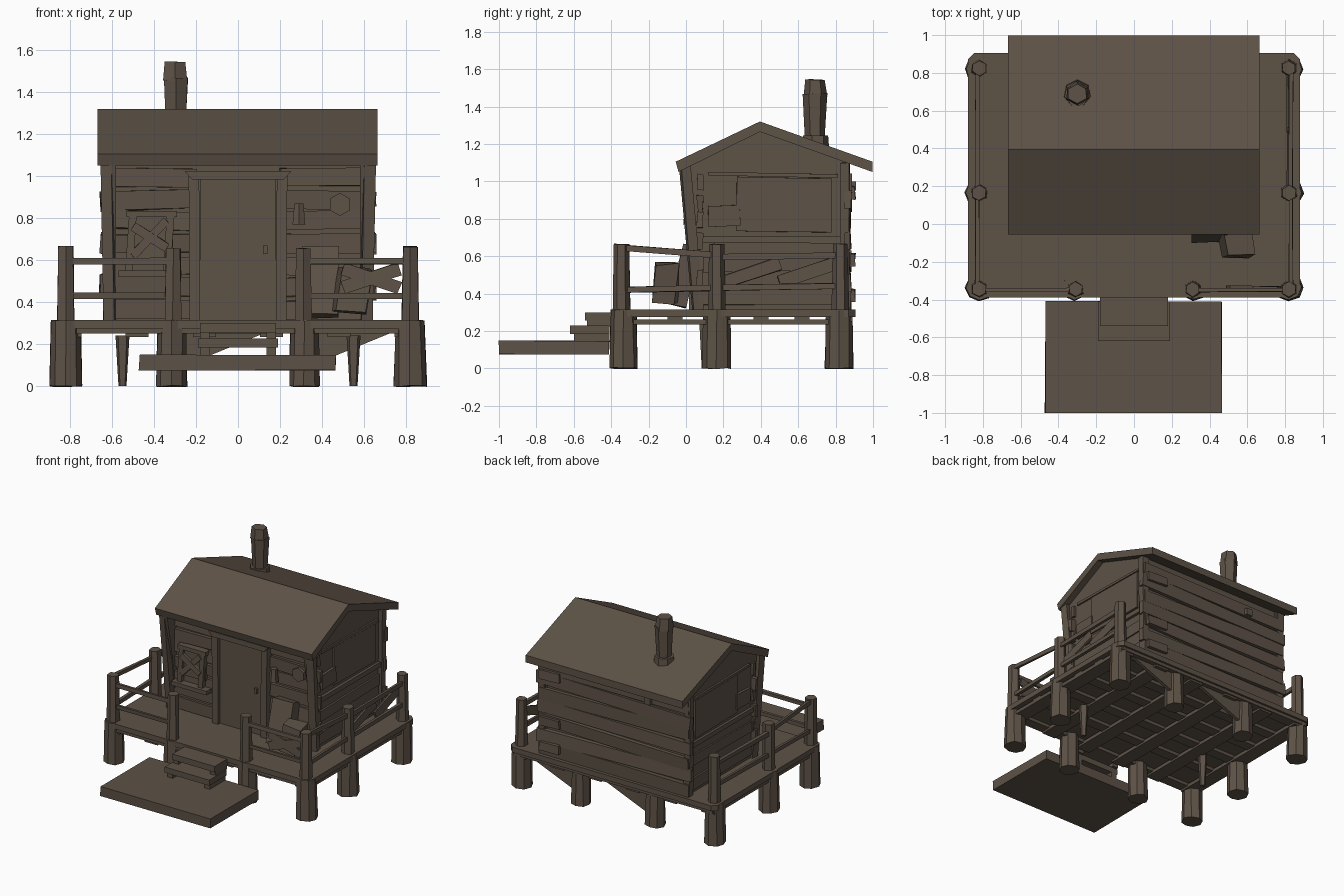
import bpy, bmesh, math, random
from mathutils import Vector, Matrix
random.seed(4)

mat = bpy.data.materials.new("weathered brown wood")
mat.diffuse_color = (0.11, 0.084, 0.062, 1)


def finish(name, bm, jitter=0.0):
    for v in bm.verts:
        v.co += Vector([random.uniform(-jitter, jitter) for _ in range(3)])
    bmesh.ops.recalc_face_normals(bm, faces=bm.faces)
    me = bpy.data.meshes.new(name)
    bm.to_mesh(me)
    bm.free()
    me.materials.append(mat)
    ob = bpy.data.objects.new(name, me)
    bpy.context.collection.objects.link(ob)
    return ob


def box(name, lo, hi, rot=None, jitter=0.0):
    c = (Vector(lo) + Vector(hi)) / 2
    d = Vector(hi) - Vector(lo)
    m = Matrix.Translation(c)
    if rot:
        m = m @ Matrix.Rotation(math.radians(rot[0]), 4, rot[1])
    bm = bmesh.new()
    bmesh.ops.create_cube(bm, size=1, matrix=m @ Matrix.Diagonal((*d, 1)))
    return finish(name, bm, jitter)


def beam(name, p, q, w, h, jitter=0.0):
    """Square timber between two points; w is sideways, h is up."""
    p, q = Vector(p), Vector(q)
    d = q - p
    m = Matrix.Translation((p + q) / 2) @ d.to_track_quat('X', 'Z').to_matrix().to_4x4()
    bm = bmesh.new()
    bmesh.ops.create_cube(bm, size=1, matrix=m @ Matrix.Diagonal((d.length, w, h, 1)))
    return finish(name, bm, jitter)


def post(name, x, y, z0, z1, r0, r1, n=6, jitter=0.0):
    bm = bmesh.new()
    bmesh.ops.create_cone(bm, cap_ends=True, segments=n, radius1=r0, radius2=r1, depth=z1 - z0,
                          matrix=Matrix.Translation((x, y, (z0 + z1) / 2)))
    return finish(name, bm, jitter)


def prism(name, pts, a, b, axis='X'):
    """Extrude a profile: (y, z) along x, (x, z) along y, or (x, y) along z."""
    put = {'X': lambda p, t: (t, p[0], p[1]), 'Y': lambda p, t: (p[0], t, p[1]),
           'Z': lambda p, t: (p[0], p[1], t)}[axis]
    bm = bmesh.new()
    A = [bm.verts.new(put(p, a)) for p in pts]
    B = [bm.verts.new(put(p, b)) for p in pts]
    bm.faces.new(A)
    bm.faces.new(B[::-1])
    for i in range(len(pts)):
        j = (i + 1) % len(pts)
        bm.faces.new((A[i], A[j], B[j], B[i]))
    return finish(name, bm)


# deck with clipped corners
X, Y0, Y1, c = 0.88, -0.39, 0.905, 0.035
prism("deck", [(-X + c, Y0), (X - c, Y0), (X, Y0 + c), (X, Y1 - c), (X - c, Y1),
               (-X + c, Y1), (-X, Y1 - c), (-X, Y0 + c)], 0.275, 0.315, 'Z')
# joists and cross boards under the deck
for x in (-0.8, -0.48, -0.16, 0.16, 0.48, 0.8):
    box("joist", (x - 0.055, -0.37, 0.235), (x + 0.055, 0.88, 0.262))
for y in (-0.34, -0.06, 0.17, 0.4, 0.62, 0.85):
    box("cross_board", (-0.85, y - 0.04, 0.25), (0.85, y + 0.04, 0.28))

# legs
for s in (-1, 1):
    for y in (-0.335, 0.165, 0.82):
        post("leg", s * 0.82, y, 0, 0.312, 0.077, 0.07, 8, 0.004)
    for y in (-0.335, 0.82):
        post("inner_leg", s * 0.315, y, 0, 0.312, 0.073, 0.066, 8, 0.004)
    post("thin_prop", s * 0.55, 0.1, 0, 0.24, 0.02, 0.035, 5)
# triangular braces at the back
for x in (0.3, -0.3):
    prism("back_brace", [(x + 0.42, 0.25), (x, 0.25), (x + 0.03, 0.09)], 0.83, 0.855, 'Y')

# landing and steps on side stringers
box("landing", (-0.47, -1.0, 0.075), (0.465, -0.41, 0.147), jitter=0.003)
box("lower_step", (-0.19, -0.62, 0.185), (0.19, -0.41, 0.228))
box("upper_step", (-0.18, -0.54, 0.255), (0.18, -0.38, 0.3))
for s in (-1, 1):
    a, b = sorted((s * 0.135, s * 0.18))
    box("step_stringer", (a, -0.6, 0.147), (b, -0.41, 0.19))
    box("step_stringer", (a, -0.53, 0.225), (b, -0.39, 0.26))

# railing posts
for s in (-1, 1):
    for x, y in ((0.82, -0.345), (0.82, 0.165), (0.82, 0.825), (0.31, -0.345)):
        post("rail_post", s * x, y, 0.3, 0.665 if x > 0.5 else 0.655, 0.046, 0.04, 6, 0.003)
    # rails on the front and the sides
    for z in (0.43, 0.595):
        beam("front_rail", (s * 0.31, -0.35, z), (s * 0.82, -0.35, z), 0.02, 0.028, 0.003)
        beam("back_side_rail", (s * 0.83, 0.165, z), (s * 0.83, 0.825, z + 0.01), 0.022, 0.03, 0.003)
    beam("low_side_rail", (s * 0.83, -0.345, 0.42), (s * 0.83, 0.165, 0.43), 0.022, 0.03, 0.003)
    beam("top_side_rail", (s * 0.83, -0.345, 0.645), (s * 0.83, 0.165, 0.605), 0.022, 0.03, 0.003)
# crossed slats in the front right bay
beam("front_slat", (0.5, -0.335, 0.47), (0.77, -0.335, 0.56), 0.012, 0.06, 0.004)
beam("front_slat", (0.5, -0.335, 0.56), (0.77, -0.335, 0.47), 0.012, 0.06, 0.004)
# slanted slats in the right side bay
for y0, y1 in ((0.2, 0.5), (0.5, 0.79)):
    beam("side_slat", (0.815, y0, 0.46), (0.815, y1, 0.56), 0.012, 0.07, 0.004)

# cabin walls: gable sides lean forward under the eave
gable = [(0.075, 0.31), (0.04, 0.68), (-0.035, 1.06), (0.4, 1.275), (0.86, 1.1), (0.86, 0.31)]
for s in (-1, 1):
    prism("gable_wall", gable, s * 0.58, s * 0.615)
box("front_wall", (-0.6, 0.08, 0.31), (0.6, 0.11, 1.12))
box("back_wall", (-0.6, 0.82, 0.31), (0.6, 0.855, 1.1))

# overlapping wall boards, front and back
n = 7
for i in range(n):
    z = 0.315 + i * 0.105
    e = 0.635 + 0.02 * (i % 2)
    tilt = 0.014 * math.sin(i * 2.1)
    beam("back_board", (-e, 0.865, z + 0.05 + tilt), (e, 0.865, z + 0.05 - tilt), 0.035, 0.096, 0.006)
    for s in (-1, 1):
        beam("front_board", (s * 0.2, 0.075, z + 0.05), (s * e, 0.075, z + 0.05 + tilt),
             0.03, 0.088, 0.006)
# board ends and vent sticking out at the back
for z in (0.94, 0.58, 0.39):
    box("back_patch_board", (0.45, 0.87, z - 0.033), (0.62, 0.905, z + 0.033), (3, 'Y'), 0.004)
box("back_vent", (-0.33, 0.87, 0.95), (-0.28, 0.91, 1.0))

# corner posts
for s in (-1, 1):
    beam("front_corner_post", (s * 0.61, 0.065, 0.31), (s * 0.625, -0.005, 1.08), 0.055, 0.055, 0.003)
    beam("back_corner_post", (s * 0.615, 0.85, 0.31), (s * 0.625, 0.85, 1.1), 0.05, 0.05, 0.003)

    # side window shutter, frame and boards
    def side(name, y0, y1, z0, z1, d, rot=0):
        a, b = sorted((s * 0.605, s * (0.615 + d)))
        box(name, (a, y0, z0), (b, y1, z1), (rot, 'X'), 0.002)
    side("side_shutter", 0.27, 0.78, 0.73, 1.02, 0.012, -1)
    side("side_window_head", 0.12, 0.81, 1.025, 1.045, 0.015, -1)
    side("side_window_sill", 0.06, 0.84, 0.67, 0.705, 0.022)
    side("side_small_board", 0.12, 0.29, 0.76, 0.87, 0.02, 3)
    side("side_skirt_board", 0.08, 0.84, 0.34, 0.43, 0.012)
    side("side_skirt_board", 0.07, 0.84, 0.52, 0.6, 0.012, 1)

# door with frame, lintel and handle
box("door", (-0.18, 0.04, 0.315), (0.18, 0.08, 0.99))
for s in (-1, 1):
    beam("door_jamb", (s * 0.205, 0.05, 0.31), (s * 0.21, 0.05, 1.0), 0.07, 0.05)
prism("door_lintel", [(-0.22, 0.985), (0.22, 0.985), (0.255, 1.025), (-0.255, 1.025)], 0.0, 0.09, 'Y')
box("door_handle", (0.12, 0.022, 0.63), (0.14, 0.045, 0.67))

# roof with a ridge and square-cut back eave
roof = [(-0.055, 1.105), (0.395, 1.32), (0.998, 1.105), (0.998, 1.05), (0.395, 1.265), (-0.04, 1.05)]
prism("roof", roof, -0.668, 0.665)

# chimney pipe: collar, shaft flaring upward, and cap
post("chimney_collar", -0.3, 0.69, 1.18, 1.245, 0.075, 0.07, 7)
post("chimney_shaft", -0.295, 0.69, 1.17, 1.47, 0.05, 0.065, 6, 0.003)
post("chimney_cap", -0.3, 0.69, 1.455, 1.545, 0.064, 0.054, 6, 0.003)

# boarded front window on the left
box("window_pane", (-0.51, 0.045, 0.6), (-0.31, 0.07, 0.82))
box("window_head", (-0.53, 0.02, 0.805), (-0.29, 0.07, 0.835))
box("window_sill", (-0.57, 0.0, 0.52), (-0.27, 0.07, 0.55))
for x in (-0.51, -0.33):
    box("window_jamb", (x - 0.018, 0.025, 0.54), (x + 0.018, 0.07, 0.82), (4, 'Y'))
beam("window_slat", (-0.5, 0.03, 0.62), (-0.34, 0.03, 0.79), 0.03, 0.04, 0.004)
beam("window_slat", (-0.5, 0.03, 0.76), (-0.34, 0.03, 0.66), 0.03, 0.04, 0.004)

# porch things on the right: leaning crate, sack, lamp and wall ring
box("leaning_crate", (0.31, -0.06, 0.33), (0.48, 0.04, 0.66), (-14, 'X'), 0.006)
box("porch_sack", (0.47, -0.17, 0.35), (0.62, -0.05, 0.57), (10, 'Y'), 0.015)
post("wall_lamp", 0.29, 0.02, 0.77, 0.87, 0.035, 0.025, 6)
ring = post("wall_ring", 0, 0, -0.015, 0.015, 0.055, 0.055, 6)
ring.location = (0.485, 0.05, 0.865)
ring.rotation_euler = (math.pi / 2, 0, 0)
